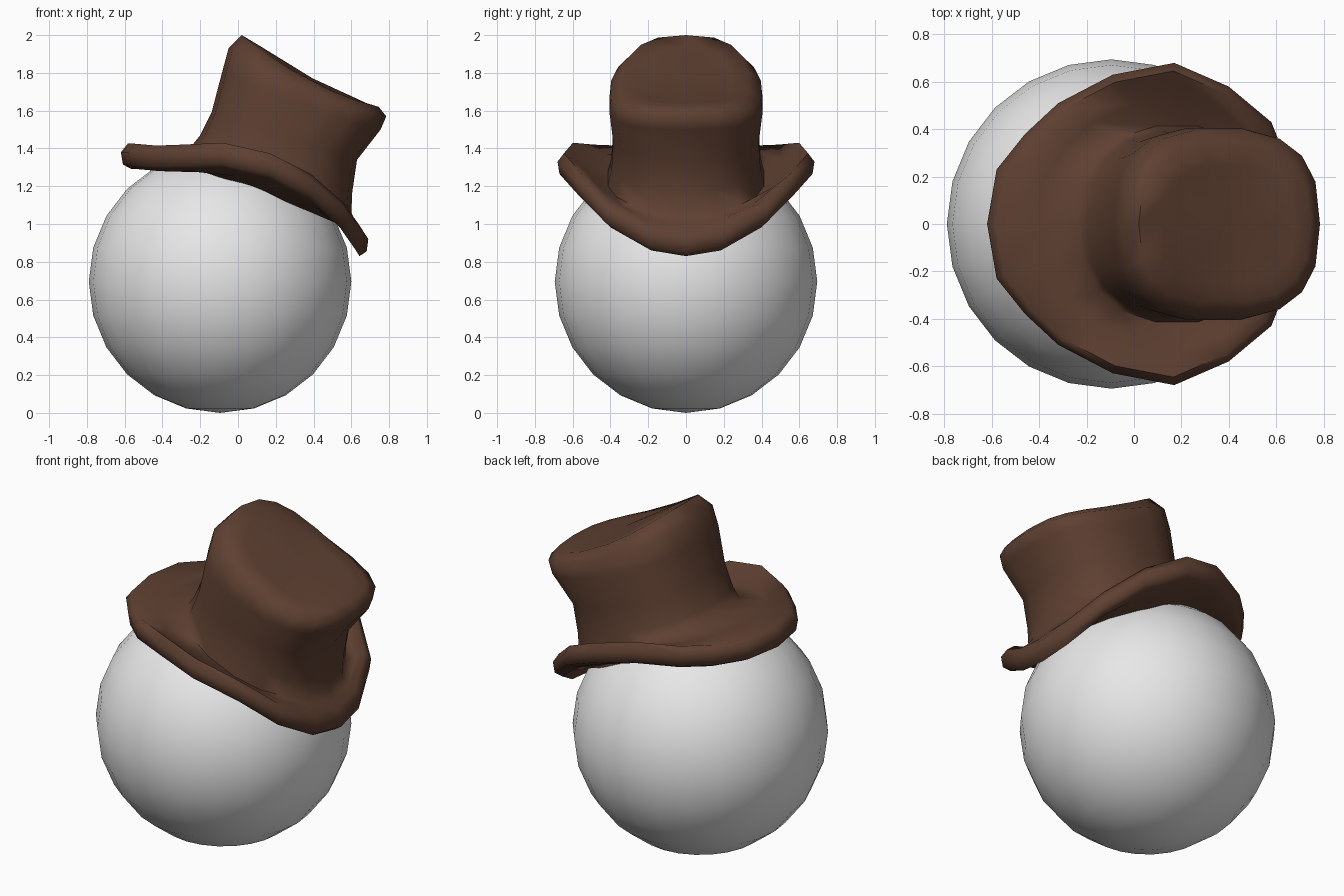
import bpy, bmesh, math
from mathutils import Vector

cube = bpy.data.objects.get("Cube")
if cube:
    bpy.data.objects.remove(cube, do_unlink=True)


def material(name, color):
    m = bpy.data.materials.new(name)
    m.use_nodes = True
    m.diffuse_color = color
    m.node_tree.nodes["Principled BSDF"].inputs["Base Color"].default_value = color
    return m


def finish(bm, name, mat, angle):
    bmesh.ops.recalc_face_normals(bm, faces=bm.faces)
    mesh = bpy.data.meshes.new(name)
    bm.to_mesh(mesh)
    bm.free()
    mesh.materials.append(mat)
    obj = bpy.data.objects.new(name, mesh)
    bpy.context.collection.objects.link(obj)
    bpy.ops.object.select_all(action='DESELECT')
    obj.select_set(True)
    bpy.context.view_layer.objects.active = obj
    bpy.ops.object.shade_smooth_by_angle(angle=math.radians(angle))
    return obj


def loft(name, rings, mat, angle):
    """Skin closed rings of points and cap both ends."""
    bm = bmesh.new()
    loops = [[bm.verts.new(p) for p in ring] for ring in rings]
    n = len(loops[0])
    for a, b in zip(loops, loops[1:]):
        for i in range(n):
            j = (i + 1) % n
            bm.faces.new((a[i], a[j], b[j], b[i]))
    for ring in (loops[0], loops[-1]):
        bmesh.ops.poke(bm, faces=[bm.faces.new(ring)])
    return finish(bm, name, mat, angle)


STEPS = 18


def crown_ring(x0, z0, x1, z1, half_width, sag=0.0, power=0.75):
    """Rounded ring sloping from its high end to its low end."""
    ring = []
    for k in range(STEPS):
        t = math.pi - 2 * math.pi * k / STEPS
        c, s = math.cos(t), math.sin(t)
        c = math.copysign(abs(c) ** power, c)
        s = math.copysign(abs(s) ** power, s)
        u = (c + 1) / 2
        ring.append(Vector((x0 + (x1 - x0) * u, half_width * s,
                            z0 + (z1 - z0) * u - sag * 4 * u * (1 - u))))
    return ring


# Brim outline, one half from the high end to the low end, then mirrored
half = [(-.62, 0, 1.36), (-.58, .23, 1.36), (-.46, .38, 1.35),
        (-.32, .51, 1.355), (-.09, .63, 1.365), (.17, .68, 1.31),
        (.4, .58, 1.2), (.58, .43, 1.05), (.67, .2, .93), (.69, 0, .9)]
outline = [Vector(p) for p in half]
outline += [Vector((p.x, -p.y, p.z)) for p in outline[-2:0:-1]]
centre = Vector((.1, 0, 0))


def edge_ring(scale, lift):
    return [Vector((centre.x + (p.x - centre.x) * scale, p.y * scale, p.z + lift))
            for p in outline]


def between(a, b, f, lift):
    return [p.lerp(q, f) + Vector((0, 0, lift)) for p, q in zip(a, b)]


base = crown_ring(-.24, 1.42, .6, 1.06, .42, 0, .9)
top_edge = edge_ring(.95, .065)
low_edge = edge_ring(.92, -.07)

brown = material("brown felt", (.112, .051, .031, 1))
white = material("white", (.8, .8, .8, 1))

# Hat: underside, rolled edge, upper brim, crown wall and dented top
loft("hat", [
    between(base, base, 0, -.09),
    between(base, low_edge, .55, -.035),
    low_edge,
    edge_ring(.985, -.045),
    edge_ring(1, .02),
    top_edge,
    between(base, top_edge, .5, -.01),
    base,
    crown_ring(-.2, 1.47, .605, 1.17, .4, 0, .85),
    crown_ring(-.14, 1.59, .63, 1.34, .39, 0, .8),
    crown_ring(-.085, 1.8, .755, 1.5, .41, .02),
    crown_ring(-.05, 1.93, .785, 1.57, .4, .04),
    crown_ring(.02, 2.0, .745, 1.62, .33, .05),
    crown_ring(.12, 1.94, .68, 1.64, .25, .045),
], brown, 75)

# Ball under the hat
bm = bmesh.new()
bmesh.ops.create_uvsphere(bm, u_segments=24, v_segments=12, radius=.695)
bmesh.ops.translate(bm, verts=bm.verts, vec=(-.095, 0, .695))
finish(bm, "ball", white, 60)
